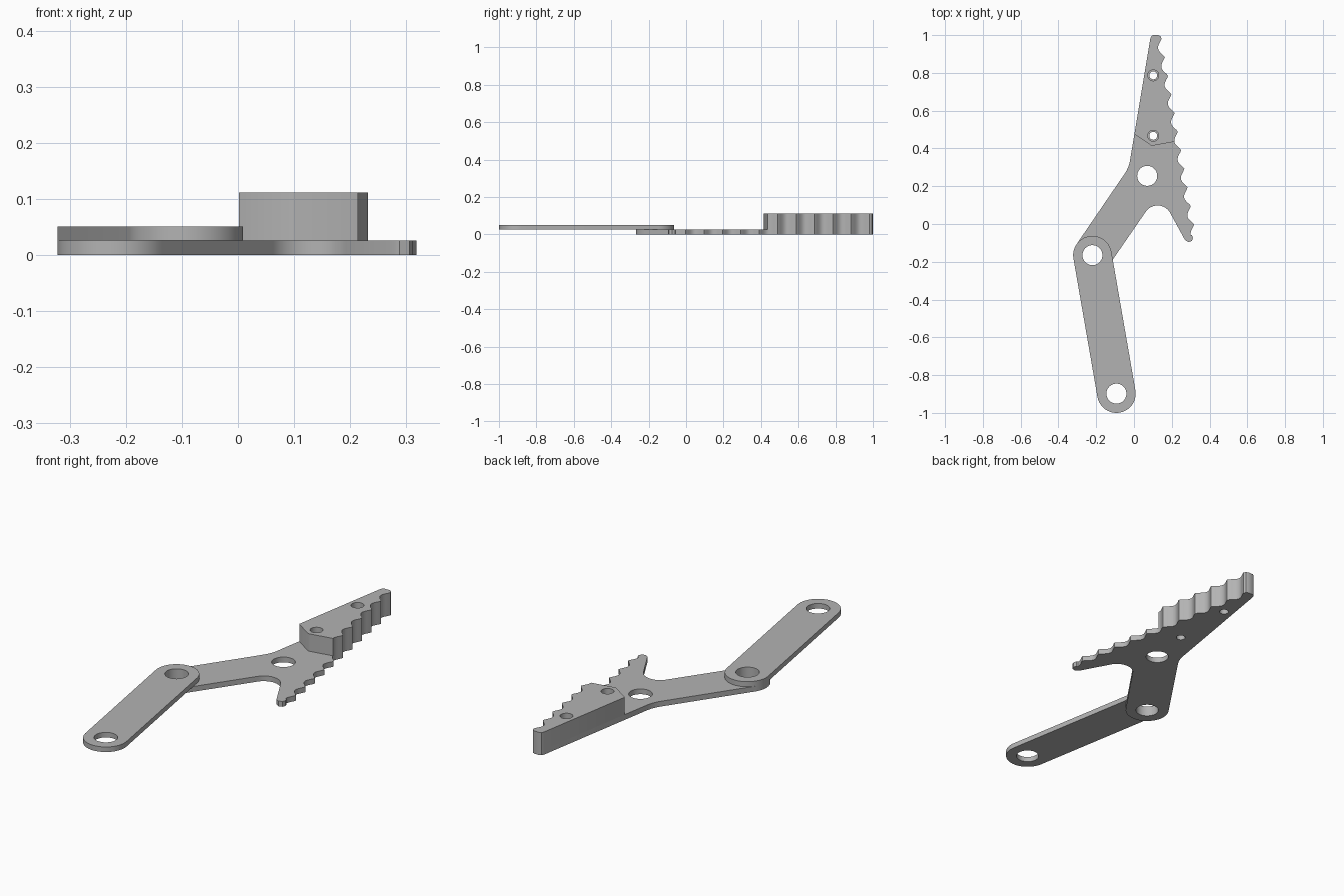
import bpy
from math import sin, cos, pi, radians

if "Cube" in bpy.data.objects:
    bpy.data.objects.remove(bpy.data.objects["Cube"])

grey = bpy.data.materials.new("plain grey")
grey.use_nodes = True
grey.diffuse_color = (0.45, 0.45, 0.45, 1)
grey.node_tree.nodes["Principled BSDF"].inputs["Base Color"].default_value = grey.diffuse_color


def arc(cx, cy, r, start, end, steps=24):
    """Points along an arc, angles in degrees."""
    angles = [radians(start + (end - start) * i / steps) for i in range(steps + 1)]
    return [(cx + r * cos(a), cy + r * sin(a)) for a in angles]


def circle(cx, cy, r):
    return arc(cx, cy, r, 0, 360, 40)[:-1]


def plate(name, outlines, bottom, top):
    """Extruded flat plate; the first outline is the edge, the rest are holes."""
    curve = bpy.data.curves.new(name + "_profile", 'CURVE')
    curve.dimensions = '2D'
    curve.fill_mode = 'BOTH'
    curve.extrude = (top - bottom) / 2
    for points in outlines:
        spline = curve.splines.new('POLY')
        spline.points.add(len(points) - 1)
        for p, (x, y) in zip(spline.points, points):
            p.co = (x, y, 0, 1)
        spline.use_cyclic_u = True
    curve.materials.append(grey)
    obj = bpy.data.objects.new(name, curve)
    obj.location.z = (top + bottom) / 2
    bpy.context.collection.objects.link(obj)
    bpy.ops.object.select_all(action='DESELECT')
    obj.select_set(True)
    bpy.context.view_layer.objects.active = obj
    bpy.ops.object.convert(target='MESH')
    bpy.ops.object.shade_smooth_by_angle(angle=radians(30))


PITCH, DEPTH, STEPS = 0.0985, 0.027, 10


def teeth(first, last):
    """Scalloped gripping edge running down from tooth first to tooth last."""
    points = []
    for i in range(round(first * STEPS), round(last * STEPS) + 1):
        k = i / STEPS
        dip = DEPTH * abs(sin(pi * k)) ** 1.3
        points.append((0.146 + 0.0172 * k - dip, 0.982 - PITCH * k - dip * 0.17))
    return points


# Shared nose of the jaw and its raised pad
nose = [(0.087, 0.985), (0.092, 0.995), (0.102, 1.0), (0.128, 1.0), (0.14, 0.995)]
screws = [(0.102, 0.787), (0.102, 0.467)]
PIVOT, FAR_END, BORE = (-0.22, -0.165), (-0.093, -0.898), 0.053

# Toothed jaw with angled arm
jaw = nose + teeth(0, 10.5)
jaw += [(0.307, -0.06), (0.312, -0.075), (0.306, -0.09), (0.288, -0.096), (0.27, -0.085)]
jaw += arc(0.125, 0.022, 0.076, 28, 146)
jaw += arc(*PIVOT, 0.102, -34, -214)
jaw += [(-0.055, 0.258), (-0.04, 0.281), (-0.029, 0.305), (-0.022, 0.33)]
jaw_holes = [circle(x, y, 0.021) for x, y in screws]
plate("toothed_jaw", [jaw, circle(0.07, 0.255, BORE), circle(*PIVOT, BORE)] + jaw_holes, 0, 0.026)

# Raised pad on the jaw nose
pad = nose + teeth(0, 5.5) + [(0.1, 0.415), (0.09, 0.416), (0.002, 0.475)]
plate("jaw_pad", [pad] + [circle(x, y, 0.029) for x, y in screws], 0.026, 0.112)

# Straight link with rounded ends
link = arc(*PIVOT, 0.102, 10, 190) + arc(*FAR_END, 0.102, 190, 370)
plate("link_bar", [link, circle(*PIVOT, BORE), circle(*FAR_END, BORE)], 0.026, 0.051)
